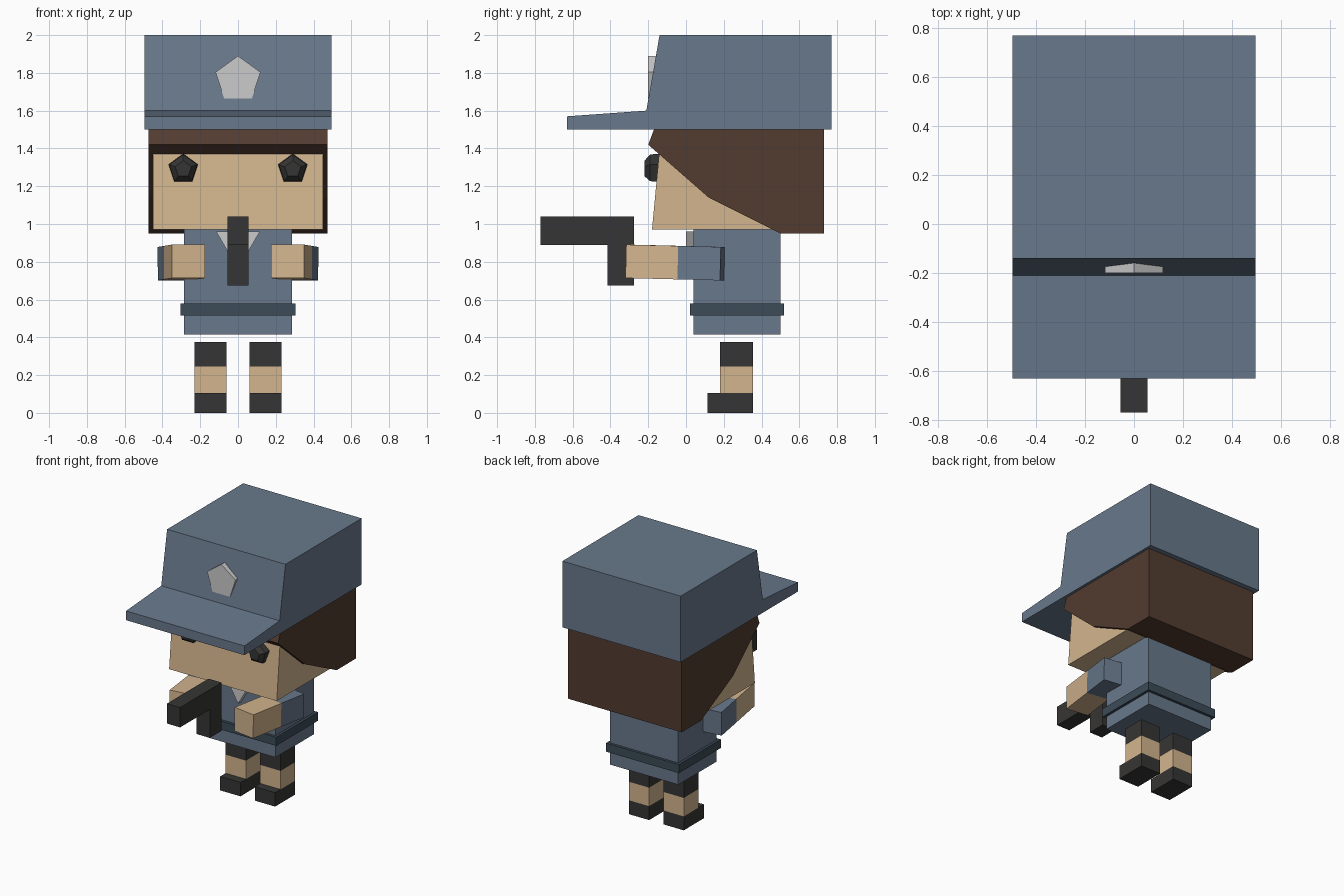
import bpy, bmesh, math
from mathutils import Matrix, Vector

if "Cube" in bpy.data.objects:
    bpy.data.objects.remove(bpy.data.objects["Cube"])


def material(name, rgb):
    m = bpy.data.materials.new(name)
    m.diffuse_color = (*rgb, 1)
    m.use_nodes = True
    m.node_tree.nodes["Principled BSDF"].inputs["Base Color"].default_value = m.diffuse_color
    return m


BLUE = material("blue_cloth", (0.14, 0.19, 0.26))
BELT = material("belt_blue", (0.045, 0.07, 0.095))
SKIN = material("skin", (0.65, 0.46, 0.27))
HAIR = material("brown_hair", (0.085, 0.045, 0.03))
DARK = material("black", (0.037, 0.036, 0.035))


def finish(name, bm, mat):
    bmesh.ops.recalc_face_normals(bm, faces=bm.faces)
    mesh = bpy.data.meshes.new(name)
    bm.to_mesh(mesh)
    bm.free()
    if mat:
        mesh.materials.append(mat)
    ob = bpy.data.objects.new(name, mesh)
    bpy.context.collection.objects.link(ob)
    return ob


def box(name, x, y, z, mat, matrix=Matrix()):
    """Box from (min, max) pairs, optionally transformed."""
    bm = bmesh.new()
    bmesh.ops.create_cube(bm, size=1)
    for v in bm.verts:
        v.co = matrix @ Vector([(r[0] + r[1]) / 2 + c * (r[1] - r[0])
                                for c, r in zip(v.co, (x, y, z))])
    return finish(name, bm, mat)


def loft(name, rings, mat):
    """Skin matching rings of points and cap both ends."""
    bm = bmesh.new()
    loops = [[bm.verts.new(p) for p in ring] for ring in rings]
    n = len(loops[0])
    for a, b in zip(loops, loops[1:]):
        for i in range(n):
            j = (i + 1) % n
            bm.faces.new((a[i], a[j], b[j], b[i]))
    bm.faces.new(loops[0])
    bm.faces.new(loops[-1])
    return finish(name, bm, mat)


def side_profile(name, yz, half_width, mat):
    return loft(name, [[(x, y, z) for y, z in yz]
                       for x in (-half_width, half_width)], mat)


def polygon(sides, radius, x, y, z, start):
    angles = [math.radians(start) + math.tau * i / sides for i in range(sides)]
    return [(x + radius * math.cos(a), y, z + radius * math.sin(a)) for a in angles]


# Cap with brim, and its badge
side_profile("cap", [(-0.63, 1.50), (-0.63, 1.57), (-0.21, 1.60), (-0.14, 2.0),
                     (0.77, 2.0), (0.77, 1.50)], 0.495, BLUE)
loft("cap_badge", [polygon(5, 0.125, 0, y, 1.765, 90) for y in (-0.2, -0.13)], None)

# Head and hair
side_profile("head", [(-0.18, 0.97), (-0.135, 1.45), (0.6, 1.45), (0.6, 0.97)], 0.45, SKIN)
side_profile("hair", [(-0.2, 1.42), (-0.17, 1.50), (0.73, 1.50), (0.73, 0.95),
                      (0.5, 0.95), (0.12, 1.14)], 0.475, HAIR)

# Torso, belt and collar
box("torso", (-0.285, 0.285), (0.04, 0.5), (0.415, 0.975), BLUE)
box("belt", (-0.305, 0.305), (0.02, 0.52), (0.515, 0.58), BELT)
loft("collar", [polygon(3, 0.133, 0, y, 0.893, -90) for y in (0.0, 0.06)], None)

# Pistol
side_profile("pistol", [(-0.77, 1.04), (-0.275, 1.04), (-0.275, 0.675), (-0.415, 0.675),
                        (-0.415, 0.89), (-0.77, 0.89)], 0.055, DARK)

# Paired parts: eyes, arms, legs
for side, s in (("left", 1), ("right", -1)):
    loft(side + "_eye", [polygon(5, r, s * 0.29, y, 1.29, 90) for y, r in
                         ((-0.22, 0.045), (-0.19, 0.078), (-0.13, 0.083))], DARK)

    arm = (Matrix.Translation((s * 0.3, -0.055, 0.796))
           @ Matrix.Rotation(math.radians(-8.5 * s), 4, "Z")
           @ Matrix.Rotation(math.radians(-1.4), 4, "X"))
    w = (-0.0885, 0.0885)
    box(side + "_forearm", w, (-0.253, 0.025), w, SKIN, arm)
    box(side + "_sleeve", w, (0.025, 0.253), w, BLUE, arm)

    x = sorted((s * 0.06, s * 0.23))
    box(side + "_shoe", x, (0.115, 0.355), (0, 0.105), DARK)
    box(side + "_shin", x, (0.18, 0.355), (0.105, 0.245), SKIN)
    box(side + "_shorts", x, (0.18, 0.355), (0.245, 0.375), DARK)
